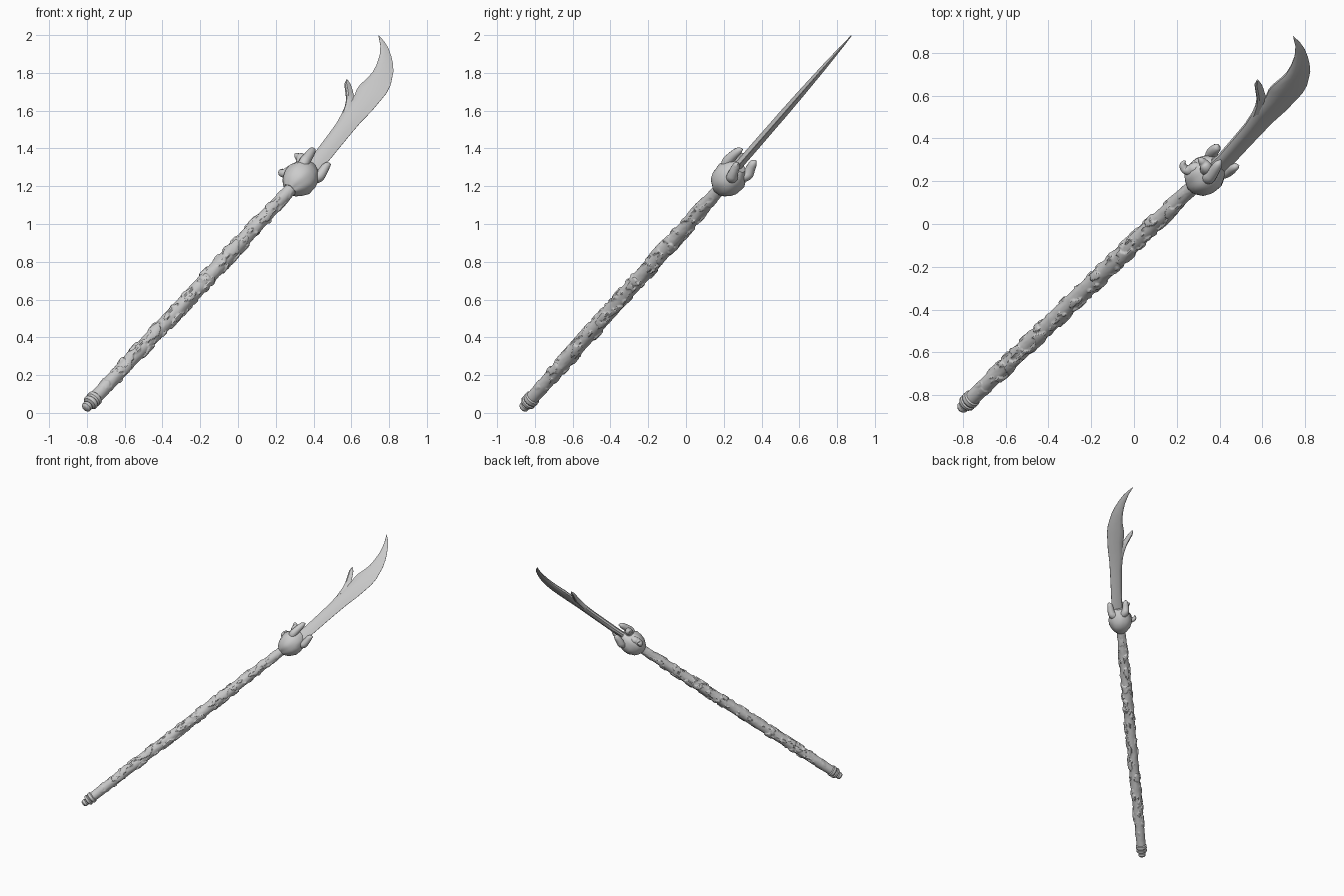
import bpy, math
from mathutils import Vector, noise

if "Cube" in bpy.data.objects:
    bpy.data.objects.remove(bpy.data.objects["Cube"])

START = Vector((-0.81, -0.865, 0.022))
AXIS = (Vector((0.35, 0.245, 1.26)) - START).normalized()
SIDE = AXIS.orthogonal().normalized()
UP = AXIS.cross(SIDE)
BLADE_N = Vector((0, -0.755, 0.656))


def loft(name, rings):
    """Skin a list of equal-sized closed rings and cap both ends."""
    n = len(rings[0])
    verts = [v for r in rings for v in r]
    faces = [(i * n + j, i * n + (j + 1) % n, (i + 1) * n + (j + 1) % n, (i + 1) * n + j)
             for i in range(len(rings) - 1) for j in range(n)]
    faces += [tuple(reversed(range(n))), tuple(range(len(verts) - n, len(verts)))]
    me = bpy.data.meshes.new(name)
    me.from_pydata(verts, [], faces)
    ob = bpy.data.objects.new(name, me)
    bpy.context.collection.objects.link(ob)
    bpy.ops.object.select_all(action='DESELECT')
    ob.select_set(True)
    bpy.context.view_layer.objects.active = ob
    bpy.ops.object.mode_set(mode='EDIT')
    bpy.ops.mesh.select_all(action='SELECT')
    bpy.ops.mesh.normals_make_consistent(inside=False)
    bpy.ops.object.mode_set(mode='OBJECT')
    bpy.ops.object.shade_smooth_by_angle(angle=math.radians(35))
    return ob


def lathe(name, profile, sides=32, relief=None):
    """Turn (distance, radius) pairs around the weapon's axis."""
    rings = []
    for d, r in profile:
        ring = []
        for j in range(sides):
            a = 2 * math.pi * j / sides
            rr = r + (relief(d, a) if relief else 0)
            ring.append(START + AXIS * d + (SIDE * math.cos(a) + UP * math.sin(a)) * rr)
        rings.append(ring)
    return loft(name, rings)


# Butt cap with stepped rings
lathe("butt_cap", [(0, .012), (.004, .021), (.012, .027), (.03, .027), (.036, .02), (.042, .036),
                   (.05, .041), (.06, .041), (.066, .035), (.075, .042), (.095, .042), (.102, .034)])


# Shaft with weathered, raised patches
def bark(d, a):
    p = Vector((d * 13, math.cos(a) * 1.1, math.sin(a) * 1.1))
    v = noise.noise(p) + 0.5 * noise.noise(p * 2.3)
    fade = min(1, max(0, (d - .14) / .15), max(0, (1.9 - d) / .2))
    return fade * .007 * min(1, max(0, (v - .12) * 7)) + .002 * fade * v


def shaft_radius(t):
    return .034 + .006 * math.sin(math.pi * min(1, t * 1.1)) + .001 * math.cos(t * 9)


N = 520
lathe("shaft", [(.09 + 1.86 * i / N, shaft_radius(i / N)) for i in range(N + 1)], 48, bark)

# Bulbous guard
lathe("guard", [(1.895, .034), (1.91, .052), (1.935, .074), (1.97, .087), (2.01, .089), (2.045, .078),
                (2.075, .06), (2.1, .035)], 40,
      lambda d, a: .006 * noise.noise(Vector((d * 25, 2 * math.cos(a), 2 * math.sin(a)))))


# Curling prongs around the guard
def prong(name, points):
    cu = bpy.data.curves.new(name, 'CURVE')
    cu.dimensions = '3D'
    cu.bevel_depth = 1
    cu.bevel_resolution = 4
    cu.use_fill_caps = True
    sp = cu.splines.new('NURBS')
    sp.points.add(len(points) - 1)
    for q, (x, y, z, r) in zip(sp.points, points):
        q.co = (x, y, z, 1)
        q.radius = r
    sp.use_endpoint_u = True
    sp.order_u = 3
    sp.resolution_u = 10
    bpy.context.collection.objects.link(bpy.data.objects.new(name, cu))


prong("left_horn", [(.34, .25, 1.27, .035), (.29, .265, 1.29, .03), (.265, .25, 1.275, .026),
                    (.235, .255, 1.265, .022), (.225, .285, 1.28, .014), (.24, .295, 1.29, .003)])
prong("right_horn", [(.36, .25, 1.25, .035), (.42, .24, 1.24, .032), (.445, .25, 1.27, .026),
                     (.465, .265, 1.305, .022), (.482, .27, 1.315, .016), (.49, .275, 1.315, .003)])
prong("front_claw", [(.34, .22, 1.28, .03), (.345, .21, 1.32, .032), (.37, .24, 1.355, .026),
                     (.39, .275, 1.385, .022), (.4, .29, 1.393, .014), (.405, .3, 1.395, .003)])
prong("back_claw", [(.36, .28, 1.25, .03), (.36, .325, 1.25, .03), (.37, .34, 1.29, .026),
                    (.385, .355, 1.32, .022), (.39, .365, 1.33, .014), (.395, .37, 1.335, .003)])
prong("upper_claw", [(.34, .25, 1.3, .035), (.34, .26, 1.35, .03), (.325, .285, 1.35, .022),
                     (.31, .3, 1.365, .016), (.3, .31, 1.37, .003)])


# Blade sections: spine x, z, edge x, z, half thickness
def blade_part(name, sections):
    section = [(0, .35), (.12, .85), (.35, 1), (.75, .55), (1, .06)]
    rings = []
    for sx, sz, ex, ez, t in sections:
        s, e = [Vector((x, .878 - (2 - z) * .87, z)) for x, z in ((sx, sz), (ex, ez))]
        front = [s.lerp(e, f) + BLADE_N * t * h for f, h in section]
        back = [s.lerp(e, f) - BLADE_N * t * h for f, h in reversed(section)]
        rings.append(front + back)
    return loft(name, rings)


blade_part("blade", [
    (.34, 1.30, .42, 1.25, .022), (.40, 1.365, .473, 1.325, .022), (.458, 1.442, .53, 1.395, .022),
    (.52, 1.527, .60, 1.48, .021), (.558, 1.595, .653, 1.542, .021), (.59, 1.64, .71, 1.60, .02),
    (.616, 1.674, .754, 1.653, .019), (.629, 1.71, .786, 1.692, .018), (.646, 1.733, .808, 1.735, .017),
    (.69, 1.775, .823, 1.807, .015), (.712, 1.8, .82, 1.85, .014), (.733, 1.839, .812, 1.886, .012),
    (.75, 1.89, .797, 1.93, .009), (.754, 1.945, .774, 1.967, .006), (.743, 1.997, .745, 1.998, .002)])
blade_part("spine_hook", [
    (.545, 1.57, .65, 1.64, .019), (.566, 1.62, .62, 1.67, .019), (.573, 1.66, .611, 1.69, .018),
    (.569, 1.695, .606, 1.712, .016), (.563, 1.738, .597, 1.738, .012), (.573, 1.763, .583, 1.76, .005)])
